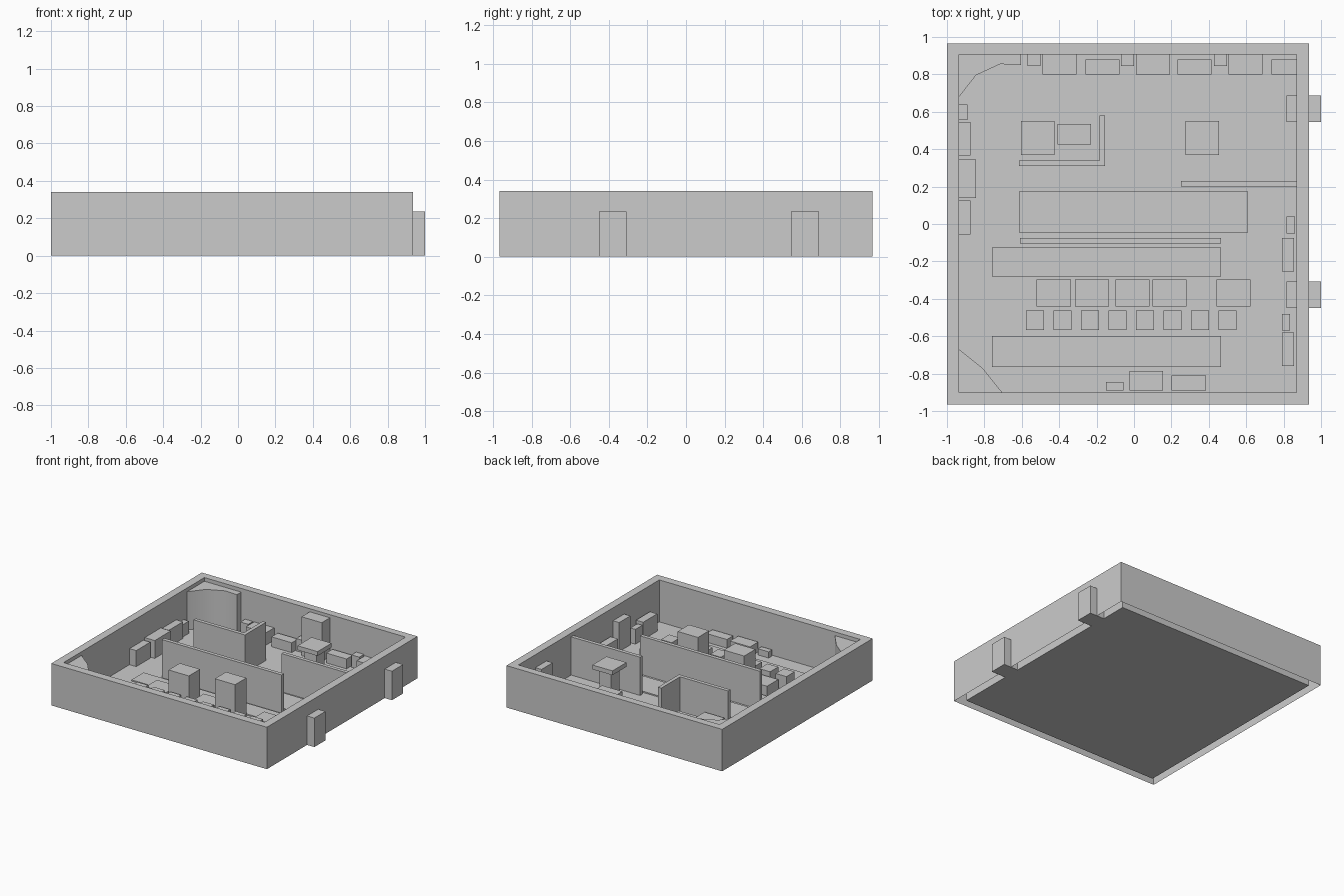
import bpy, bmesh, math

if "Cube" in bpy.data.objects:
    bpy.data.objects.remove(bpy.data.objects["Cube"])


def finish(name, bm):
    me = bpy.data.meshes.new(name)
    bmesh.ops.recalc_face_normals(bm, faces=bm.faces)
    bm.to_mesh(me)
    bm.free()
    ob = bpy.data.objects.new(name, me)
    bpy.context.collection.objects.link(ob)
    return ob


def prism(name, pts, top, z0=0.0):
    """Extrude a floor outline up to a height."""
    bm = bmesh.new()
    lo = [bm.verts.new((x, y, z0)) for x, y in pts]
    hi = [bm.verts.new((x, y, top)) for x, y in pts]
    bm.faces.new(lo)
    bm.faces.new(hi)
    n = len(pts)
    for i in range(n):
        j = (i + 1) % n
        bm.faces.new((lo[i], lo[j], hi[j], hi[i]))
    return finish(name, bm)


def rect(x0, x1, y0, y1):
    return [(x0, y0), (x1, y0), (x1, y1), (x0, y1)]


def box(name, x0, x1, y0, y1, top, z0=0.0):
    return prism(name, rect(x0, x1, y0, y1), top, z0)


WALL, TALL = 0.34, 0.31
INNER = rect(-0.935, 0.87, -0.90, 0.905)

# Outer walls: hollow shell, open underneath
bm = bmesh.new()
rings = [[bm.verts.new((x, y, z)) for x, y in pts] for pts, z in (
    (rect(-1, 0.935, -0.965, 0.965), 0), (rect(-1, 0.935, -0.965, 0.965), WALL),
    (INNER, WALL), (INNER, 0))]
for a, b in zip(rings, rings[1:]):
    for i in range(4):
        j = (i + 1) % 4
        bm.faces.new((a[i], a[j], b[j], b[i]))
finish("outer_walls", bm)

# Floor sheet
bm = bmesh.new()
bm.faces.new([bm.verts.new((x, y, 0)) for x, y in INNER])
finish("floor", bm)

# Doors running through the right wall
for n, y in enumerate((-0.45, 0.545)):
    box(f"door_{n}", 0.815, 1.0, y, y + 0.143, 0.235)

# Curved corner fills
corners = {
    "back_corner_fill": [(-0.935, 0.68), (-0.845, 0.795), (-0.715, 0.855),
                         (-0.605, 0.85), (-0.605, 0.905), (-0.935, 0.905)],
    "front_corner_fill": [(-0.935, -0.67), (-0.935, -0.9), (-0.705, -0.9), (-0.81, -0.77)],
}
for name, pts in corners.items():
    ob = prism(name, pts, TALL)
    bpy.ops.object.select_all(action='DESELECT')
    ob.select_set(True)
    bpy.context.view_layer.objects.active = ob
    bpy.ops.object.shade_smooth_by_angle(angle=math.radians(40))

# Partitions
prism("corner_partition", [(-0.615, 0.31), (-0.155, 0.31), (-0.155, 0.58),
                           (-0.185, 0.58), (-0.185, 0.34), (-0.615, 0.34)], TALL)
box("right_partition", 0.25, 0.87, 0.20, 0.23, TALL)
box("middle_partition", -0.61, 0.465, -0.105, -0.075, TALL)

# Flat floor strips
box("back_strip", -0.615, 0.61, -0.045, 0.175, 0.01)
box("middle_strip", -0.76, 0.465, -0.28, -0.125, 0.01)
box("front_strip", -0.76, 0.465, -0.765, -0.60, 0.01)

# Back wall row: deep cabinets, shallow desks and small stools
for n, (x, h) in enumerate(((-0.49, 0.10), (0.01, 0.315), (0.505, 0.09))):
    box(f"back_cabinet_{n}", x, x + 0.182, 0.80, 0.905, h)
for n, x in enumerate((-0.26, 0.232, 0.735)):
    box(f"back_desk_{n}", x, min(x + 0.182, 0.868), 0.80, 0.88, 0.08)
for n, x in enumerate((-0.57, -0.07, 0.427)):
    box(f"back_stool_{n}", x, x + 0.07, 0.845, 0.905, 0.10)

# Left wall units
for n, (x, y0, y1, h) in enumerate(((-0.89, 0.555, 0.64, 0.10), (-0.875, 0.365, 0.545, 0.135),
                                    (-0.845, 0.14, 0.345, 0.145), (-0.875, -0.055, 0.125, 0.13))):
    box(f"left_unit_{n}", -0.935, x, y0, y1, h)

# Right wall units
for n, (x0, x1, y0, y1, h) in enumerate(((0.815, 0.86, -0.05, 0.04, 0.10),
                                         (0.79, 0.855, -0.255, -0.075, 0.13),
                                         (0.79, 0.835, -0.57, -0.48, 0.12),
                                         (0.79, 0.855, -0.76, -0.58, 0.14))):
    box(f"right_unit_{n}", x0, x1, y0, y1, h)

# Front wall units
box("front_unit_small", -0.15, -0.055, -0.89, -0.845, 0.05)
box("front_unit_deep", -0.025, 0.155, -0.89, -0.785, 0.08)
box("front_unit_shallow", 0.20, 0.385, -0.89, -0.81, 0.07)

# Row of centre blocks, two of them tall
for n, (x, h) in enumerate(((-0.52, 0.08), (-0.315, 0.27), (-0.10, 0.08),
                            (0.10, 0.31), (0.442, 0.08))):
    box(f"centre_block_{n}", x, x + 0.182, -0.44, -0.296, h)

# Row of stools
for n in range(8):
    x = -0.578 + n * 0.147
    box(f"stool_{n}", x, x + 0.097, -0.567, -0.462, 0.11)

# Tables behind the corner partition
box("square_table", -0.605, -0.425, 0.37, 0.55, 0.10)
box("side_table", -0.41, -0.23, 0.425, 0.535, 0.08)

# Pedestal table
box("pedestal", 0.313, 0.417, 0.408, 0.512, 0.28)
box("pedestal_top", 0.275, 0.455, 0.37, 0.55, 0.315, 0.28)
